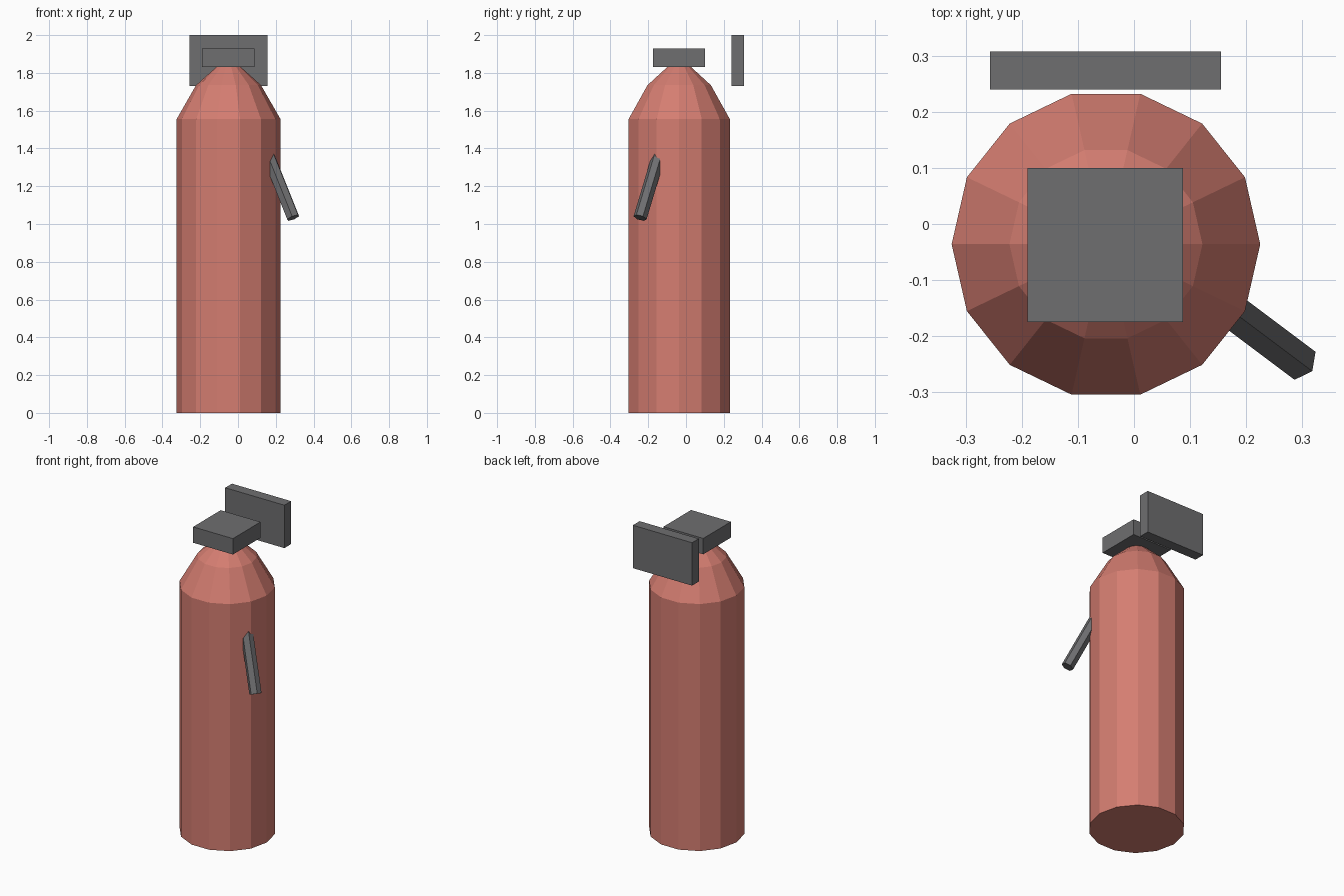
import bpy, bmesh
from math import cos, sin, tau
from mathutils import Vector

cube = bpy.data.objects.get("Cube")
if cube:
    bpy.data.objects.remove(cube, do_unlink=True)


def material(name, rgb):
    m = bpy.data.materials.new(name)
    m.use_nodes = True
    m.diffuse_color = (*rgb, 1)
    m.node_tree.nodes["Principled BSDF"].inputs["Base Color"].default_value = (*rgb, 1)
    return m


red = material("faded red", (0.66, 0.205, 0.165))
grey = material("dark grey", (0.156, 0.156, 0.162))


def finish(bm, name, mat):
    bmesh.ops.recalc_face_normals(bm, faces=bm.faces)
    mesh = bpy.data.meshes.new(name)
    bm.to_mesh(mesh)
    bm.free()
    mesh.materials.append(mat)
    ob = bpy.data.objects.new(name, mesh)
    bpy.context.collection.objects.link(ob)


def box(name, lo, hi, mat):
    bm = bmesh.new()
    bmesh.ops.create_cube(bm, size=1)
    lo, hi = Vector(lo), Vector(hi)
    for v in bm.verts:
        v.co = (lo + hi) / 2 + v.co * (hi - lo)
    finish(bm, name, mat)


def loft(name, sections, sides, u, w, mat):
    """Join polygon rings given as (centre, radius), spanned by axes u and w."""
    bm = bmesh.new()
    rings = []
    for centre, r in sections:
        angles = [tau * i / sides for i in range(sides)]
        rings.append([bm.verts.new(centre + r * (cos(a) * u + sin(a) * w)) for a in angles])
    for a, b in zip(rings, rings[1:]):
        for i in range(sides):
            j = (i + 1) % sides
            bm.faces.new((a[i], a[j], b[j], b[i]))
    bm.faces.new(rings[0])
    bm.faces.new(rings[-1])
    finish(bm, name, mat)


# Tank with tapered shoulder
profile = [(0, 0.275), (1.555, 0.275), (1.735, 0.172), (1.862, 0.03)]
loft("tank", [(Vector((-0.05, -0.036, z)), r) for z, r in profile], 14,
     Vector((1, 0, 0)), Vector((0, 1, 0)), red)

# Valve block and the plate standing behind it
box("valve_block", (-0.19, -0.175, 1.83), (0.087, 0.1, 1.93), grey)
box("back_plate", (-0.257, 0.24, 1.73), (0.155, 0.307, 2.0), grey)

# Slanted six-sided nozzle, an edge facing outward
tip = Vector((0.292, -0.243, 1.033))
axis = Vector((-0.4, 0.3, 1)).normalized()
side = axis.cross(Vector((0, 0, 1))).normalized()
loft("nozzle", [(tip, 0.036), (tip + axis * 0.45, 0.036)], 6,
     side.cross(axis), side, grey)
